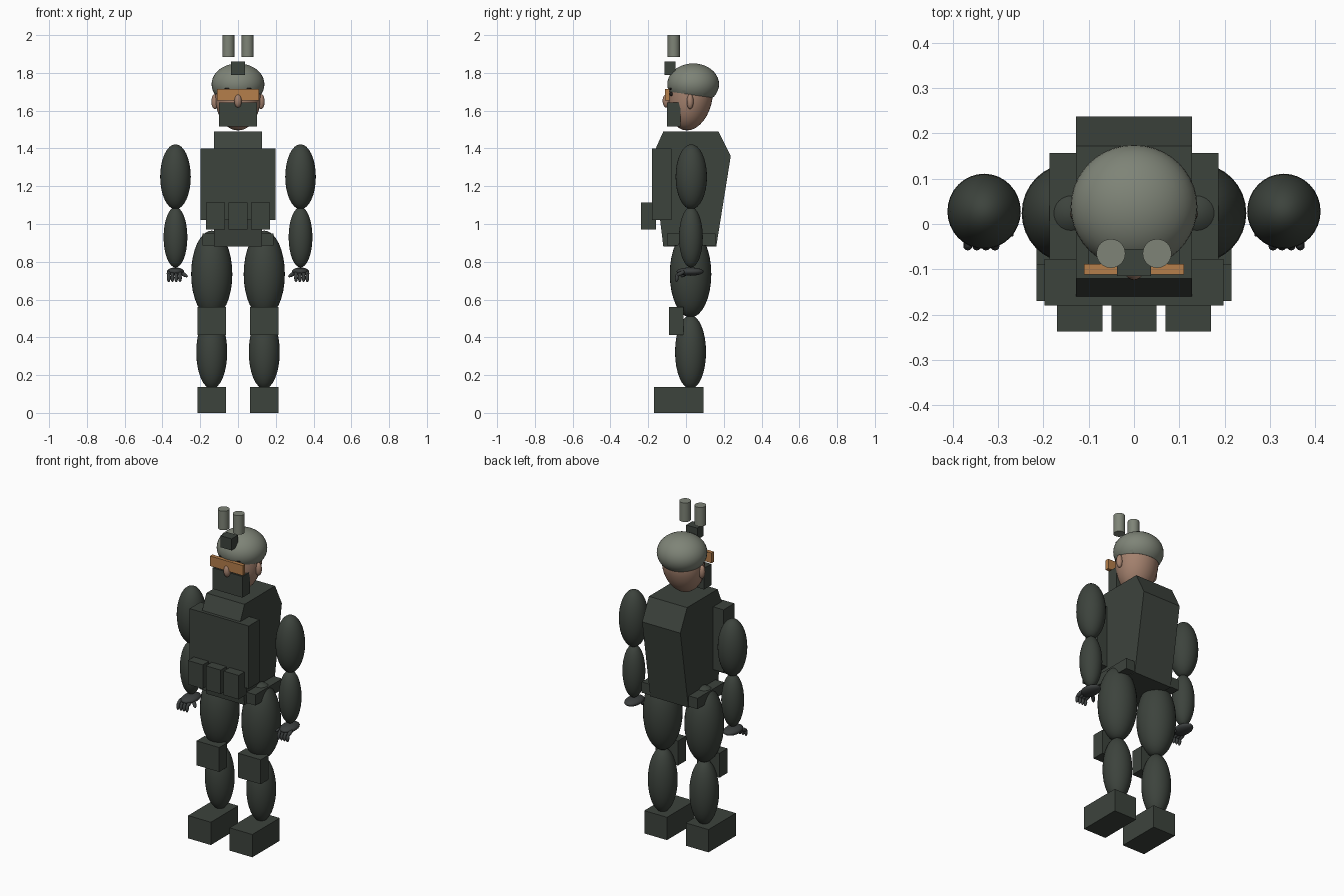
import bpy
import bmesh
from mathutils import Vector

if "Cube" in bpy.data.objects:
    bpy.data.objects.remove(bpy.data.objects["Cube"], do_unlink=True)


def material(name, rgb):
    m = bpy.data.materials.new(name)
    m.use_nodes = True
    m.diffuse_color = (*rgb, 1)
    bsdf = next(n for n in m.node_tree.nodes if n.type == 'BSDF_PRINCIPLED')
    bsdf.inputs["Base Color"].default_value = (*rgb, 1)
    return m


FABRIC = material("dark green fabric", (0.046, 0.056, 0.046))
GLOVE = material("dark grey glove", (0.045, 0.05, 0.05))
HELMET = material("grey green shell", (0.21, 0.23, 0.185))
SKIN = material("skin", (0.37, 0.22, 0.155))
AMBER = material("amber lens", (0.46, 0.21, 0.07))
DARK = material("near black", (0.015, 0.013, 0.012))


def finish(name, bm, mat, smooth=False):
    bmesh.ops.recalc_face_normals(bm, faces=bm.faces)
    for f in bm.faces:
        f.smooth = smooth and len(f.verts) <= 4
    mesh = bpy.data.meshes.new(name)
    bm.to_mesh(mesh)
    bm.free()
    mesh.materials.append(mat)
    ob = bpy.data.objects.new(name, mesh)
    bpy.context.collection.objects.link(ob)
    return ob


def box(name, mat, x, y, z):
    """Box from low and high limits on each axis."""
    bm = bmesh.new()
    bmesh.ops.create_cube(bm, size=1)
    for v in bm.verts:
        v.co = [lo + (hi - lo) * (c + 0.5) for c, (lo, hi) in zip(v.co, (x, y, z))]
    return finish(name, bm, mat)


def ball_mesh(center, radii, seg=32):
    bm = bmesh.new()
    bmesh.ops.create_uvsphere(bm, u_segments=seg, v_segments=seg // 2, radius=1)
    bmesh.ops.scale(bm, vec=radii, verts=bm.verts)
    bmesh.ops.translate(bm, vec=center, verts=bm.verts)
    return bm


def ball(name, mat, center, radii, seg=32):
    return finish(name, ball_mesh(center, radii, seg), mat, True)


def digit(name, mat, a, b, radius):
    """Elongated ball running between two points."""
    a, b = Vector(a), Vector(b)
    ob = ball(name, mat, (0, 0, 0), (radius, radius, (b - a).length / 2 + radius), 12)
    ob.location = (a + b) / 2
    ob.rotation_mode = 'QUATERNION'
    ob.rotation_quaternion = (b - a).to_track_quat('Z', 'Y')


# Torso: side profile extruded across the body
profile = [(-0.12, 0.88), (0.16, 0.88), (0.237, 1.36),
           (0.172, 1.49), (-0.12, 1.49), (-0.178, 1.36)]
bm = bmesh.new()
face = bm.faces.new([bm.verts.new((-0.128, y, z)) for y, z in profile])
ext = bmesh.ops.extrude_face_region(bm, geom=[face])
bmesh.ops.translate(bm, vec=(0.256, 0, 0),
                    verts=[g for g in ext["geom"] if isinstance(g, bmesh.types.BMVert)])
finish("torso", bm, FABRIC)

# Vest, pouches and belt
box("vest", FABRIC, (-0.198, 0.198), (-0.18, -0.077), (1.02, 1.4))
box("belt", FABRIC, (-0.187, 0.187), (-0.1, 0.157), (0.885, 0.95))
for x in (-0.12, 0, 0.12):
    box("pouch", FABRIC, (x - 0.05, x + 0.05), (-0.237, -0.16), (0.97, 1.115))

# Limbs, mirrored left and right
for side, label in ((1, "left"), (-1, "right")):
    lx, ax = 0.139 * side, 0.331 * side
    ball(label + "_thigh", FABRIC, (lx, 0.024, 0.735), (0.109, 0.11, 0.23))
    ball(label + "_shin", FABRIC, (lx, 0.024, 0.322), (0.082, 0.082, 0.195))
    box(label + "_knee_pad", FABRIC, (lx - 0.076, lx + 0.076), (-0.09, -0.013), (0.412, 0.56))
    box(label + "_boot", FABRIC, (lx - 0.076, lx + 0.076), (-0.17, 0.092), (0, 0.138))
    ball(label + "_upper_arm", FABRIC, (ax, 0.028, 1.25), (0.081, 0.083, 0.172))
    ball(label + "_forearm", FABRIC, (ax, 0.026, 0.93), (0.063, 0.063, 0.16))

    # Gloved hand with curled fingers and an inner thumb
    ball(label + "_palm", GLOVE, (ax, 0.022, 0.748), (0.046, 0.072, 0.022), 20)
    for i in range(4):
        fx = ax + side * (i - 1.2) * 0.02
        digit(label + "_finger_base", GLOVE, (fx, -0.015, 0.745), (fx, -0.045, 0.73), 0.011)
        digit(label + "_finger_tip", GLOVE, (fx, -0.047, 0.73), (fx, -0.05, 0.702), 0.01)
    digit(label + "_thumb", GLOVE, (ax - side * 0.025, 0.01, 0.745),
          (ax - side * 0.057, -0.02, 0.725), 0.011)

# Head: tapered ball with the chin pushed forward
bm = ball_mesh((0, 0.026, 1.67), (0.12, 0.115, 0.175))
for v in bm.verts:
    v.co.y -= max(0, 1.67 - v.co.z) * 0.12
finish("head", bm, SKIN, True)
ball("nose", SKIN, (0, -0.103, 1.652), (0.02, 0.021, 0.036), 20)
for side, label in ((1, "left"), (-1, "right")):
    ball(label + "_ear", SKIN, (0.122 * side, 0.022, 1.648), (0.019, 0.018, 0.04), 20)
    ball(label + "_eye", DARK, (0.045 * side, -0.075, 1.688), (0.018, 0.012, 0.012), 16)
    ball(label + "_brow", DARK, (0.047 * side, -0.078, 1.716), (0.024, 0.01, 0.007), 16)

# Helmet: ball cut by a slightly tilted plane
bm = ball_mesh((0, 0.038, 1.74), (0.14, 0.137, 0.11), 40)
cut = bmesh.ops.bisect_plane(bm, geom=bm.verts[:] + bm.edges[:] + bm.faces[:],
                             plane_co=(0, 0.038, 1.683), plane_no=(0, -0.14, -1),
                             clear_outer=True)
rim = [g for g in cut["geom_cut"] if isinstance(g, bmesh.types.BMEdge)]
bmesh.ops.contextual_create(bm, geom=rim)
finish("helmet", bm, HELMET, True)

# Face gear
box("face_mask", FABRIC, (-0.1, 0.1), (-0.1, -0.03), (1.515, 1.643))
box("goggles", AMBER, (-0.11, 0.11), (-0.111, -0.088), (1.655, 1.716))

# Raised viewing tubes and their mount
box("tube_mount", FABRIC, (-0.037, 0.037), (-0.115, -0.055), (1.79, 1.86))
for side, label in ((1, "left"), (-1, "right")):
    bm = bmesh.new()
    bmesh.ops.create_cone(bm, cap_ends=True, segments=24, radius1=0.032,
                          radius2=0.032, depth=0.115)
    bmesh.ops.translate(bm, vec=(0.051 * side, -0.065, 1.9425), verts=bm.verts)
    finish(label + "_viewing_tube", bm, HELMET, True)
